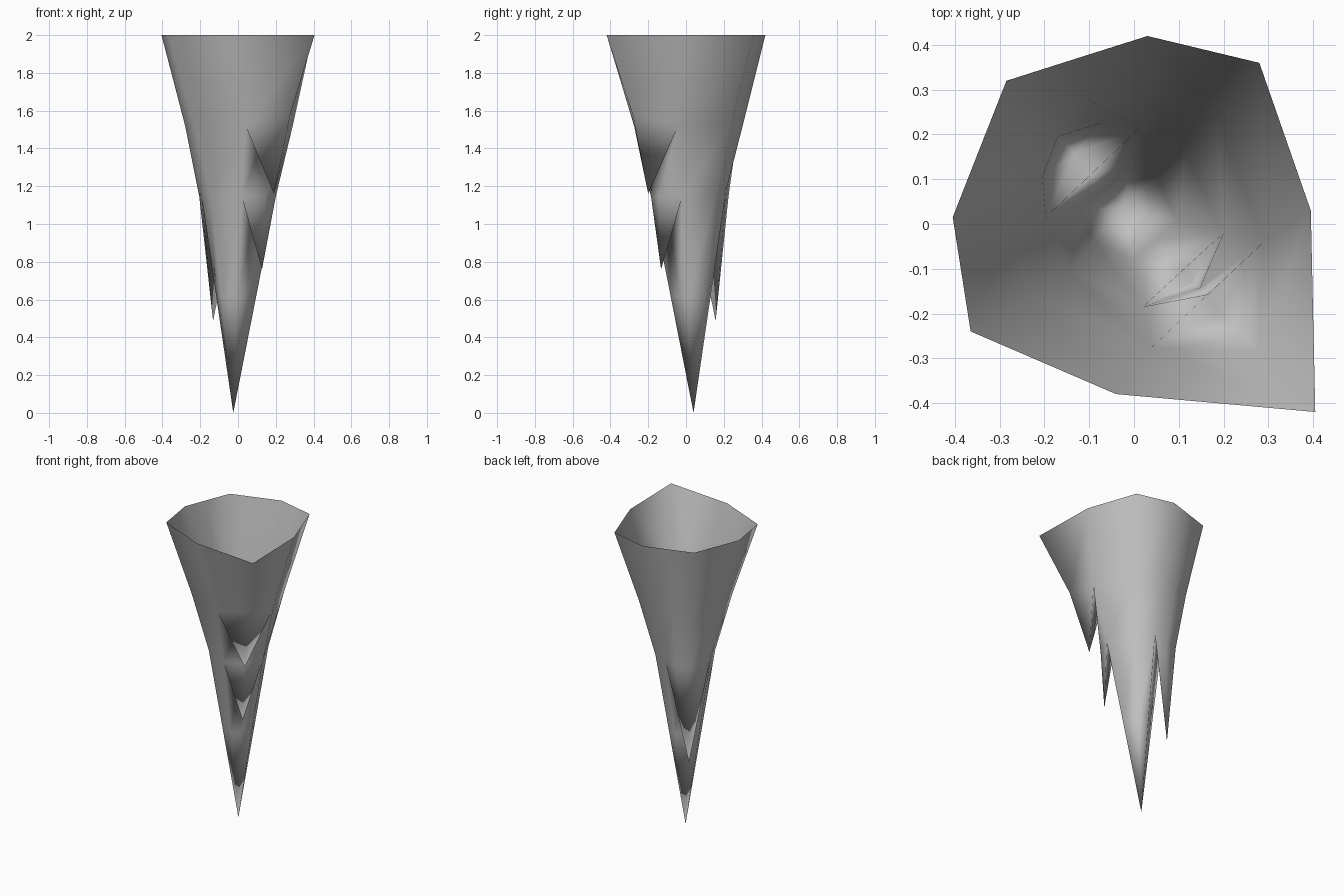
import bpy
import bmesh
from mathutils import Vector

# Remove the default object
default = bpy.data.objects.get("Cube")
if default:
    bpy.data.objects.remove(default, do_unlink=True)

bm = bmesh.new()


def ring(points, z):
    """Create a loop of vertices at one height."""
    return [bm.verts.new((x, y, z)) for x, y in points]


def bridge(upper, lower):
    """Join two loops of equal length with a wall of quads."""
    count = len(upper)
    for i in range(count):
        j = (i + 1) % count
        bm.faces.new((upper[i], upper[j], lower[j], lower[i]))


def spike(loop, tip):
    """Close a loop downwards into a point."""
    point = bm.verts.new(tip)
    for i, vert in enumerate(loop):
        bm.faces.new((vert, loop[(i + 1) % len(loop)], point))


def ridge(first, second):
    """Add the middle of the saddle where a spike parts from the trunk."""
    return bm.verts.new((first.co + second.co) / 2)


# Open rim: left, back, right and front corners in turn
rim = ring([(-.405, .015), (-.345, .168), (-.285, .32), (-.128, .37), (.03, .42),
            (.28, .36), (.395, .03), (.405, -.42), (-.04, -.38), (-.365, -.24)], 2)

# Upper section, where the first spike splits off the front corner
shoulder = ring([(-.28, .015), (-.258, .132), (-.215, .24), (-.1, .277), (.02, .3),
                 (.185, .235), (.29, -.04), (.277, -.282), (.04, -.275), (-.23, -.16)], 1.52)
shoulder[7].co.z = 1.58
bridge(rim, shoulder)

upper_ridge = ridge(shoulder[6], shoulder[8])
spike(shoulder[6:9] + [upper_ridge], (.19, -.2, 1.16))
trunk = shoulder[:7] + [upper_ridge] + shoulder[8:]

# Middle section, where a front spike and a rear spike split off
waist = ring([(-.197, .015), (-.205, .105), (-.17, .195), (-.075, .225), (.01, .212),
              (.115, .16), (.2, -.02), (.147, -.143), (.02, -.185), (-.143, -.105)], 1.145)
for slit_end in (waist[0], waist[4]):
    slit_end.co.z = 1.175
bridge(trunk, waist)

front_ridge = ridge(waist[6], waist[8])
rear_ridge = ridge(waist[0], waist[4])
spike(waist[6:9] + [front_ridge], (.127, -.132, .76))
spike(waist[:5] + [rear_ridge], (-.132, .157, .488))

# Lower trunk tapering to the main point
trunk = [waist[0], rear_ridge] + waist[4:7] + [front_ridge] + waist[8:]
end = Vector((-.025, .04, 0))
taper = [bm.verts.new(end.lerp(vert.co, .54)) for vert in trunk]
bridge(trunk, taper)
spike(taper, end)

# One smooth grey shell
for face in bm.faces:
    face.smooth = True
mesh = bpy.data.meshes.new("icicle_shell")
bm.to_mesh(mesh)
bm.free()

stone = bpy.data.materials.new("plain_grey")
stone.use_nodes = True
grey = (.53, .53, .53, 1)
stone.diffuse_color = grey
stone.node_tree.nodes["Principled BSDF"].inputs["Base Color"].default_value = grey
mesh.materials.append(stone)

icicle = bpy.data.objects.new("icicle_shell", mesh)
bpy.context.collection.objects.link(icicle)
